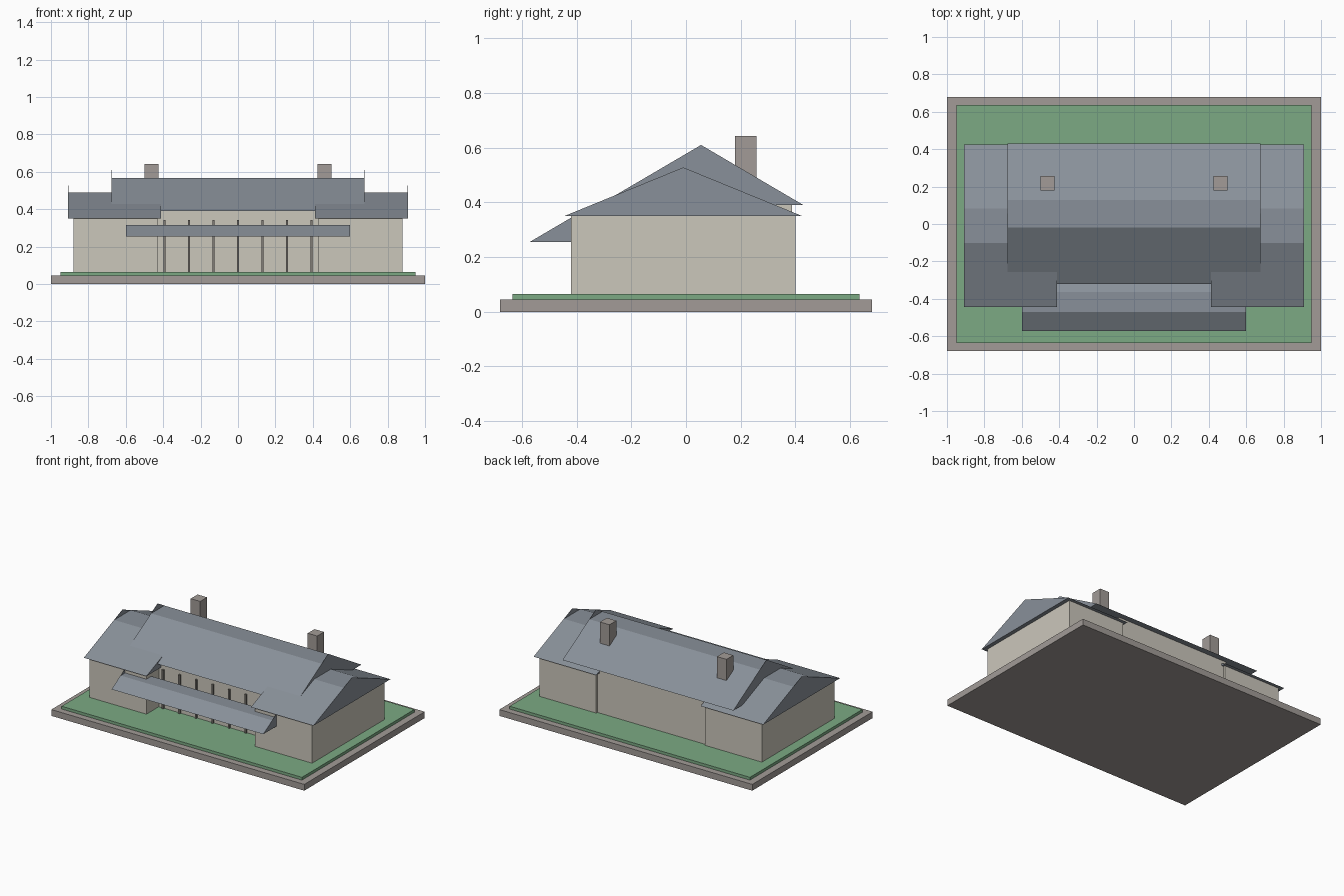
import bpy

if "Cube" in bpy.data.objects:
    bpy.data.objects.remove(bpy.data.objects["Cube"], do_unlink=True)


def material(name, rgb):
    mat = bpy.data.materials.new(name)
    mat.use_nodes = True
    mat.diffuse_color = (*rgb, 1)
    mat.node_tree.nodes["Principled BSDF"].inputs["Base Color"].default_value = (*rgb, 1)
    return mat


STONE = material("stone", (0.36, 0.33, 0.31))
GRASS = material("grass", (0.2, 0.4, 0.23))
WALL = material("cream wall", (0.6, 0.57, 0.5))
ROOF = material("slate roof", (0.25, 0.28, 0.32))
POST = material("dark post", (0.22, 0.205, 0.185))


def add_mesh(name, verts, faces, mat):
    mesh = bpy.data.meshes.new(name)
    mesh.from_pydata(verts, [], faces)
    mesh.materials.append(mat)
    obj = bpy.data.objects.new(name, mesh)
    bpy.context.collection.objects.link(obj)
    return obj


def extrude_x(name, profile, x0, x1, mat):
    """Closed prism from a (y, z) profile that runs counterclockwise seen from +x."""
    n = len(profile)
    verts = [(x, y, z) for x in (x0, x1) for y, z in profile]
    sides = [(i, (i + 1) % n, n + (i + 1) % n, n + i) for i in range(n)]
    faces = [tuple(reversed(range(n))), tuple(range(n, 2 * n))]
    return add_mesh(name, verts, faces + [tuple(reversed(s)) for s in sides], mat)


def box(name, x, y, z, mat):
    profile = [(y[0], z[0]), (y[1], z[0]), (y[1], z[1]), (y[0], z[1])]
    return extrude_x(name, profile, x[0], x[1], mat)


def roof(name, x, y, eave, ridge, top):
    """Flat-topped roof body closed by thin pointed gables at both ends."""
    mid = (y[0] + y[1]) / 2
    half = (y[1] - y[0]) / 2 * (ridge - top) / (ridge - eave)
    body = [(y[0], eave), (y[1], eave), (mid + half, top), (mid - half, top)]
    extrude_x(name, body, x[0], x[1], ROOF)
    gable = [(y[0], eave), (y[1], eave), (mid, ridge)]
    thin = 0.002
    extrude_x(name + "_gable_right", gable, x[0] - thin, x[0], ROOF)
    extrude_x(name + "_gable_left", gable, x[1], x[1] + thin, ROOF)


# Ground
box("base_slab", (-1, 1), (-0.68, 0.68), (0, 0.045), STONE)
box("lawn", (-0.95, 0.95), (-0.635, 0.635), (0.045, 0.065), GRASS)

# Central hall
box("hall_walls", (-0.45, 0.45), (-0.28, 0.387), (0.065, 0.392), WALL)
roof("hall_roof", (-0.673, 0.673), (-0.32, 0.43), 0.39, 0.61, 0.567)

# Wings and chimneys, one on each side
for side, s in (("left", 1), ("right", -1)):
    def span(a, b):
        return sorted((s * a, s * b))
    box(side + "_wing_walls", span(0.43, 0.88), (-0.42, 0.4), (0.065, 0.355), WALL)
    roof(side + "_wing_roof", span(0.415, 0.906), (-0.445, 0.425), 0.35, 0.528, 0.49)
    box(side + "_chimney", span(0.425, 0.5), (0.18, 0.257), (0.4, 0.643), STONE)

# Porch roof and the row of slim posts
roof("porch_roof", (-0.598, 0.598), (-0.572, -0.262), 0.255, 0.346, 0.315)
for i in range(-3, 4):
    x = i * 0.131
    box(f"porch_post_{i + 4}", (x - 0.006, x + 0.006), (-0.292, -0.278), (0.065, 0.342), POST)
